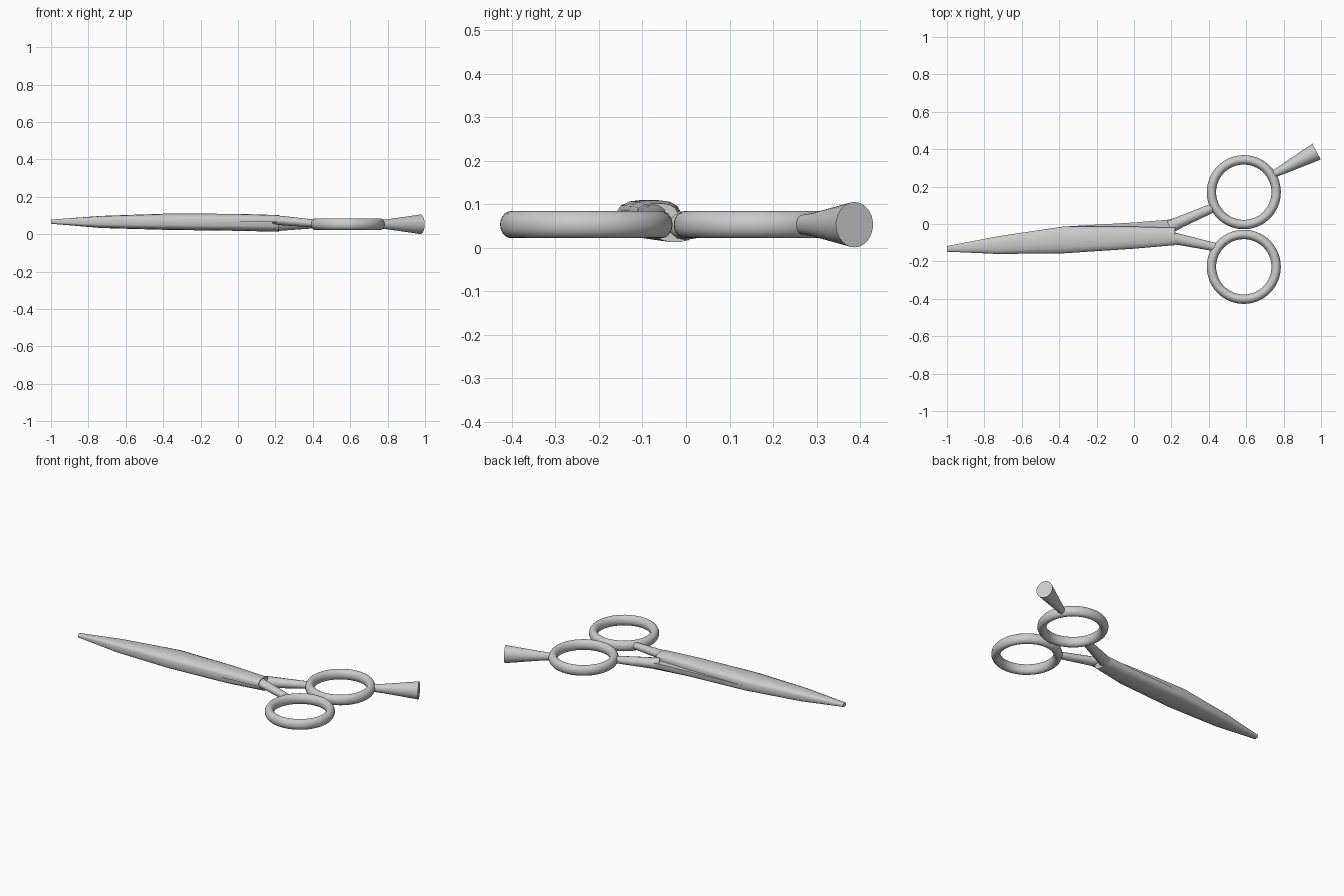
import bpy, bmesh, math
from mathutils import Vector

if "Cube" in bpy.data.objects:
    bpy.data.objects.remove(bpy.data.objects["Cube"])


def finish(name, bm, angle=50):
    bmesh.ops.recalc_face_normals(bm, faces=bm.faces)
    me = bpy.data.meshes.new(name)
    bm.to_mesh(me)
    bm.free()
    ob = bpy.data.objects.new(name, me)
    bpy.context.collection.objects.link(ob)
    bpy.context.view_layer.objects.active = ob
    ob.select_set(True)
    bpy.ops.object.shade_smooth_by_angle(angle=math.radians(angle))
    ob.select_set(False)
    return ob


def loft(name, rings, angle=50):
    bm = bmesh.new()
    loops = [[bm.verts.new(p) for p in r] for r in rings]
    n = len(loops[0])
    for a, b in zip(loops, loops[1:]):
        for i in range(n):
            j = (i + 1) % n
            bm.faces.new((a[i], a[j], b[j], b[i]))
    bm.faces.new(loops[0])
    bm.faces.new(loops[-1][::-1])
    return finish(name, bm, angle)


# half-dome blade section: flat inner face at z0, rounded outer face at z1
def blade_section(x, y0, y1, z0, z1):
    pts = [(0, 0), (0, .45), (.05, .7), (.2, .92), (.4, 1),
           (.6, 1), (.8, .92), (.95, .7), (1, .45), (1, 0)]
    return [(x, y0 + (y1 - y0) * u, z0 + (z1 - z0) * v) for u, v in pts]


# x, y low, y high, inner z, outer z
upper = [(-1, -.148, -.118, .066, .078), (-.73, -.160, -.066, .066, .098),
         (-.38, -.157, -.014, .066, .110), (0, -.132, -.014, .066, .109),
         (.22, -.113, -.020, .066, .102)]
lower = [(-1, -.148, -.118, .066, .056), (-.73, -.160, -.066, .066, .033),
         (-.38, -.157, -.014, .066, .023), (0, -.125, .008, .066, .018),
         (.22, -.075, .026, .066, .013)]
loft("upper_blade", [blade_section(*s) for s in upper])
loft("lower_blade", [blade_section(*s) for s in lower])


# round or elliptical bar running between stations (centre, half width, half height)
def bar(name, stations, n=24):
    d = (Vector(stations[-1][0]) - Vector(stations[0][0])).normalized()
    side = Vector((-d.y, d.x, 0)).normalized()
    up = d.cross(side)
    rings = []
    for c, w, h in stations:
        rings.append([Vector(c) + side * w * math.cos(2 * math.pi * i / n)
                      + up * h * math.sin(2 * math.pi * i / n) for i in range(n)])
    return loft(name, rings)


# shanks joining blades to finger rings
bar("upper_shank", [((.19, -.015, .05), .036, .034), ((.25, .012, .051), .031, .031),
                    ((.43, .09, .053), .024, .020)], 12)
bar("lower_shank", [((.19, -.073, .078), .035, .024), ((.24, -.082, .072), .030, .025),
                    ((.44, -.125, .055), .022, .020)], 12)


# finger rings: oval tube swept round a circle
def finger_ring(name, cx, cy, cz=.053, major=.173, w=.025, h=.031, nu=64, nv=20):
    bm = bmesh.new()
    grid = []
    for i in range(nu):
        a = 2 * math.pi * i / nu
        row = []
        for j in range(nv):
            b = 2 * math.pi * j / nv
            r = major + w * math.cos(b)
            row.append(bm.verts.new((cx + r * math.cos(a), cy + r * math.sin(a),
                                     cz + h * math.sin(b))))
        grid.append(row)
    for i in range(nu):
        p, q = grid[i], grid[(i + 1) % nu]
        for j in range(nv):
            k = (j + 1) % nv
            bm.faces.new((p[j], q[j], q[k], p[k]))
    return finish(name, bm)


finger_ring("upper_finger_ring", .587, .170)
finger_ring("lower_finger_ring", .587, -.229)

# flared finger rest
bar("finger_rest", [((.745, .265, .053), .018, .022), ((.80, .294, .053), .026, .027),
                    ((.976, .387, .053), .048, .052)], 32)
